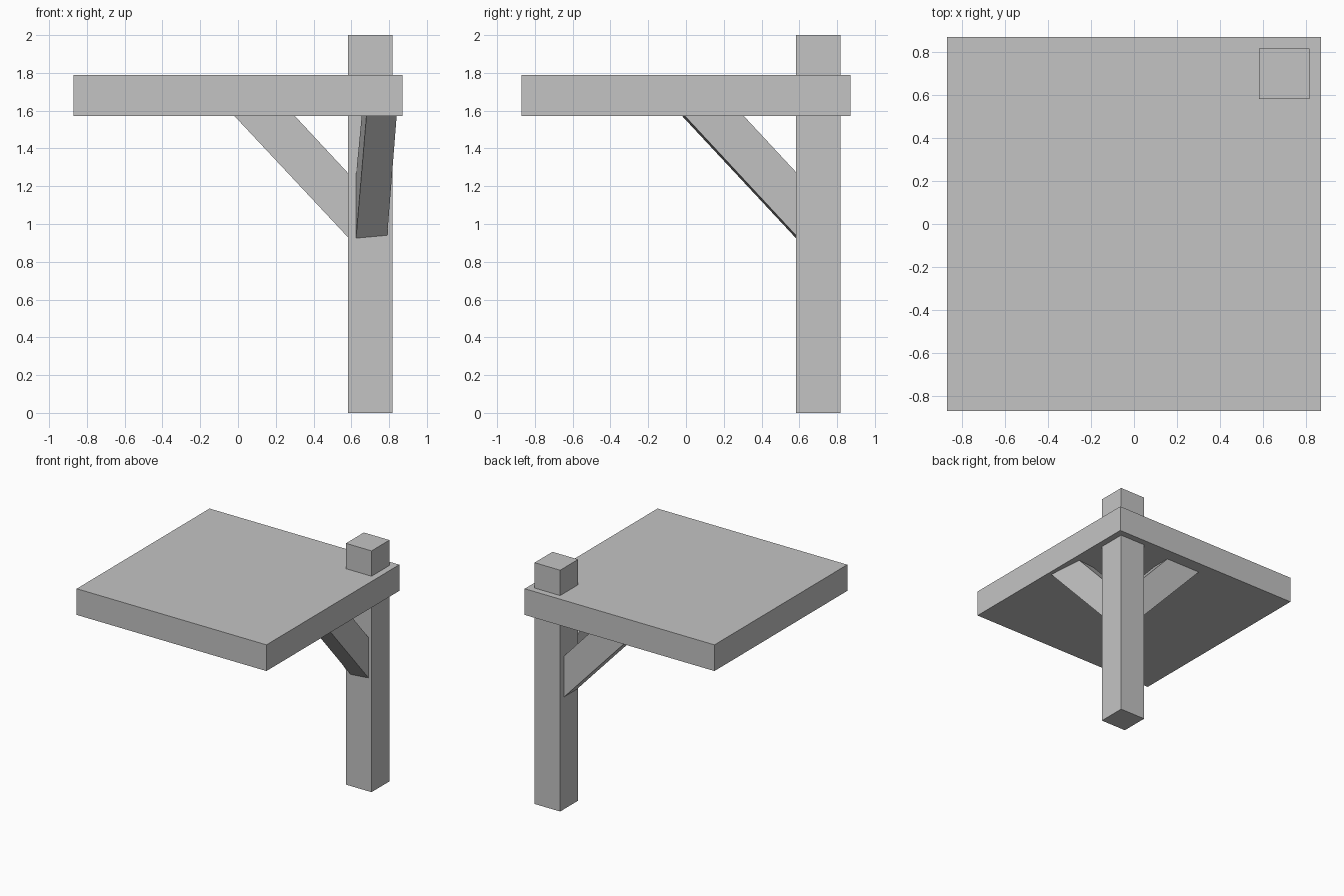
import bpy
import bmesh

cube = bpy.data.objects.get("Cube")
if cube:
    bpy.data.objects.remove(cube, do_unlink=True)

# One plain grey for everything
grey = bpy.data.materials.new("plain_grey")
grey.use_nodes = True
colour = (0.55, 0.55, 0.55, 1)
grey.diffuse_color = colour
grey.node_tree.nodes["Principled BSDF"].inputs["Base Color"].default_value = colour


def loft(name, start, end):
    """Solid joining two matching outlines, with capped ends."""
    bm = bmesh.new()
    a = [bm.verts.new(p) for p in start]
    b = [bm.verts.new(p) for p in end]
    n = len(a)
    bm.faces.new(a)
    bm.faces.new(b[::-1])
    for i in range(n):
        j = (i + 1) % n
        bm.faces.new((a[i], b[i], b[j], a[j]))
    bmesh.ops.recalc_face_normals(bm, faces=bm.faces)
    mesh = bpy.data.meshes.new(name)
    bm.to_mesh(mesh)
    bm.free()
    mesh.materials.append(grey)
    obj = bpy.data.objects.new(name, mesh)
    bpy.context.collection.objects.link(obj)
    return obj


def block(name, x0, x1, y0, y1, z0, z1):
    def ring(z):
        return [(x0, y0, z), (x1, y0, z), (x1, y1, z), (x0, y1, z)]
    return loft(name, ring(z0), ring(z1))


LOW, HIGH = 0.582, 0.817      # post sides
UNDER, TOP = 1.573, 1.79      # slab faces

# Square slab and the corner post passing through it
block("slab", -0.87, 0.87, -0.87, 0.87, UNDER, TOP)
block("post", LOW, HIGH, LOW, HIGH, 0, 2)

# Straight brace running sideways from the post
side = [(-0.02, UNDER), (0.30, UNDER), (LOW, 1.27), (LOW, 0.93)]
loft("side_brace",
     [(x, 0.60, z) for x, z in side],
     [(x, 0.765, z) for x, z in side])

# Slightly twisted brace running forward from the post
loft("front_brace",
     [(0.68, -0.022, UNDER), (0.655, 0.29, UNDER),
      (0.625, LOW, 1.26), (0.625, LOW, 0.925)],
     [(0.84, -0.007, UNDER), (0.815, 0.305, UNDER),
      (0.79, LOW, 1.275), (0.79, LOW, 0.94)])
